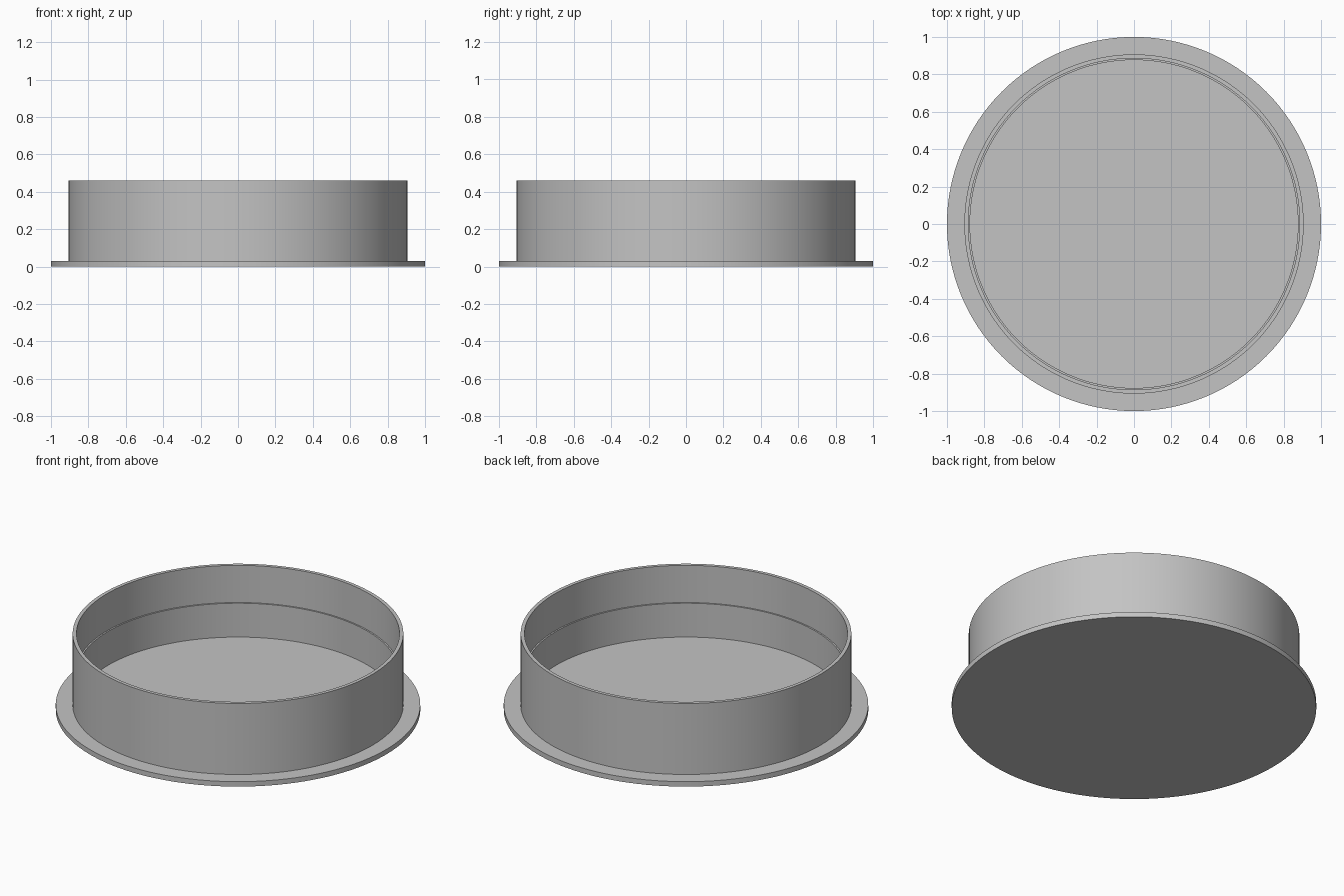
import bpy
import bmesh
import math

cube = bpy.data.objects.get("Cube")
if cube:
    bpy.data.objects.remove(cube, do_unlink=True)

SEGMENTS = 128

grey = bpy.data.materials.new("plain grey")
grey.use_nodes = True
colour = (0.55, 0.55, 0.55, 1)
grey.diffuse_color = colour
grey.node_tree.nodes["Principled BSDF"].inputs["Base Color"].default_value = colour


def lathe(name, profile):
    """Spin a radius/height profile around z into a smooth solid."""
    bm = bmesh.new()
    verts = [bm.verts.new((r, 0, z)) for r, z in profile]
    edges = [bm.edges.new(pair) for pair in zip(verts, verts[1:])]
    bmesh.ops.spin(bm, geom=verts + edges, cent=(0, 0, 0), axis=(0, 0, 1),
                   angle=math.tau, steps=SEGMENTS)
    bmesh.ops.remove_doubles(bm, verts=bm.verts, dist=0.0001)
    bmesh.ops.recalc_face_normals(bm, faces=bm.faces)
    mesh = bpy.data.meshes.new(name)
    bm.to_mesh(mesh)
    bm.free()
    mesh.materials.append(grey)
    obj = bpy.data.objects.new(name, mesh)
    bpy.context.collection.objects.link(obj)
    bpy.ops.object.select_all(action='DESELECT')
    obj.select_set(True)
    bpy.context.view_layer.objects.active = obj
    bpy.ops.object.shade_smooth_by_angle(angle=math.radians(30))
    return obj


# One closed solid: flanged base disc, wall, and a narrow ledge inside the wall
lathe("flanged_cap", [
    (0, 0), (1, 0), (1, 0.03),             # underside and flange edge
    (0.907, 0.03), (0.907, 0.46),          # flange top and outer wall
    (0.886, 0.46), (0.886, 0.235),         # rim and upper bore
    (0.877, 0.235), (0.877, 0.03),         # ledge and lower bore
    (0, 0.03),                             # inner floor
])
